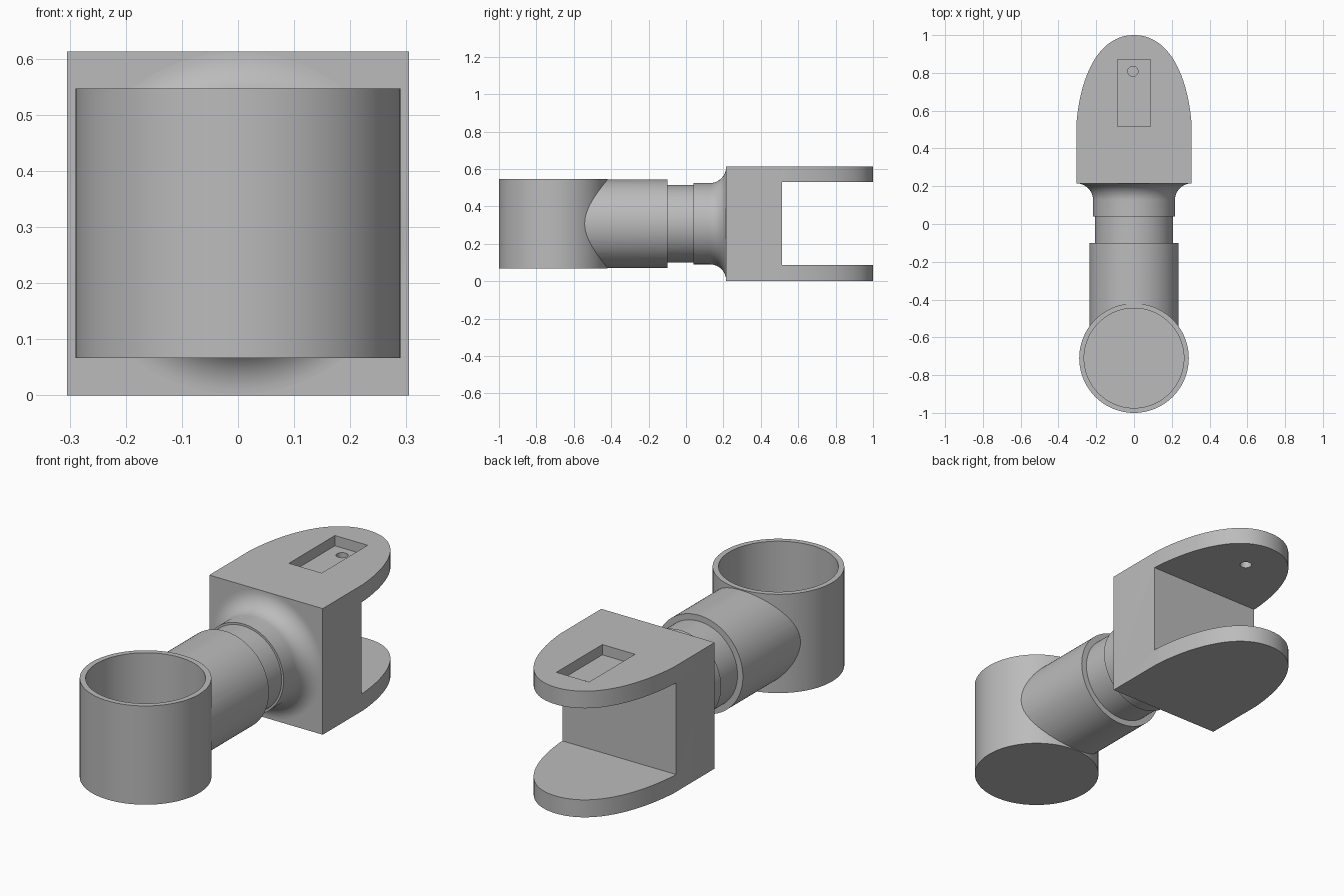
import bpy, bmesh, math
from mathutils import Vector, Matrix
from mathutils.geometry import interpolate_bezier

cube = bpy.data.objects.get("Cube")
if cube:
    bpy.data.objects.remove(cube)

grey = bpy.data.materials.new("plain grey")
grey.use_nodes = True
grey.diffuse_color = (0.5, 0.5, 0.5, 1)
grey.node_tree.nodes["Principled BSDF"].inputs["Base Color"].default_value = (0.5, 0.5, 0.5, 1)

AXIS_Z = 0.307     # height of the arm's axis
CUP_Y = -0.71


def finish(name, bm):
    bmesh.ops.recalc_face_normals(bm, faces=bm.faces)
    mesh = bpy.data.meshes.new(name)
    bm.to_mesh(mesh)
    bm.free()
    mesh.materials.append(grey)
    ob = bpy.data.objects.new(name, mesh)
    bpy.context.collection.objects.link(ob)
    return ob


def box(name, x0, x1, y0, y1, z0, z1):
    bm = bmesh.new()
    size = Matrix.Diagonal((x1 - x0, y1 - y0, z1 - z0, 1))
    mid = Matrix.Translation(((x0 + x1) / 2, (y0 + y1) / 2, (z0 + z1) / 2))
    bmesh.ops.create_cube(bm, size=1, matrix=mid @ size)
    return finish(name, bm)


def cylinder(name, r, x, y, z0, z1, sides=96):
    bm = bmesh.new()
    bmesh.ops.create_cone(bm, cap_ends=True, segments=sides, radius1=r, radius2=r,
                          depth=z1 - z0, matrix=Matrix.Translation((x, y, (z0 + z1) / 2)))
    return finish(name, bm)


def lathe(name, profile, sides=96):
    """Closed solid turned about the arm's axis from (y, radius) points."""
    bm = bmesh.new()
    rings = []
    for y, r in profile:
        angles = [2 * math.pi * i / sides for i in range(sides)]
        rings.append([bm.verts.new((r * math.cos(a), y, AXIS_Z + r * math.sin(a))) for a in angles])
    for a, b in zip(rings, rings[1:]):
        for i in range(sides):
            j = (i + 1) % sides
            bm.faces.new((a[i], a[j], b[j], b[i]))
    bm.faces.new(rings[0])
    bm.faces.new(rings[-1])
    return finish(name, bm)


def combine(ob, other, operation):
    """Apply a boolean and drop the helper."""
    mod = ob.modifiers.new("cut", 'BOOLEAN')
    mod.operation, mod.solver, mod.object = operation, 'EXACT', other
    bpy.context.view_layer.update()
    graph = bpy.context.evaluated_depsgraph_get()
    mesh = bpy.data.meshes.new_from_object(ob.evaluated_get(graph))
    ob.modifiers.clear()
    ob.data = mesh
    bpy.data.objects.remove(other)


# Open cup joined to the thick arm, then bored out from above
cup = cylinder("cup_and_arm", 0.29, 0, CUP_Y, 0.067, 0.547)
combine(cup, lathe("arm", [(CUP_Y + 0.05, 0.236), (-0.10, 0.236)]), 'UNION')
combine(cup, cylinder("bore", 0.264, 0, CUP_Y, 0.092, 0.7), 'DIFFERENCE')

# Narrow neck and flared collar
neck = lathe("neck", [(-0.12, 0.207), (0.06, 0.207)])
flare = [(0.04, 0.217)]
for i in range(17):
    a = math.pi / 2 * i / 16
    flare.append((0.127 + 0.088 * math.sin(a), 0.305 - 0.088 * math.cos(a)))
collar = lathe("flared_collar", flare)

# Fork: rounded plan outline, extruded to full height
curve = interpolate_bezier(Vector((0.305, 0.53)), Vector((0.285, 0.78)),
                           Vector((0.19, 1.0)), Vector((0, 1.0)), 28)
half = [Vector((0.305, 0.215))] + list(curve)
outline = half + [Vector((-p.x, p.y)) for p in reversed(half[:-1])]
bm = bmesh.new()
base = bm.faces.new([bm.verts.new((p.x, p.y, 0)) for p in outline])
top = bmesh.ops.extrude_face_region(bm, geom=[base])["geom"]
bmesh.ops.translate(bm, vec=(0, 0, 0.613), verts=[v for v in top if isinstance(v, bmesh.types.BMVert)])
fork = finish("fork", bm)

# Slot between the prongs, then the pocket and pin hole in the upper prong
combine(fork, box("slot", -0.5, 0.5, 0.513, 1.2, 0.085, 0.53), 'DIFFERENCE')
combine(fork, box("pocket", -0.088, 0.088, 0.517, 0.87, 0.563, 0.7), 'DIFFERENCE')
combine(fork, cylinder("pin_hole", 0.027, -0.006, 0.808, 0.45, 0.7, 32), 'DIFFERENCE')

# Smooth round surfaces, crisp edges
bpy.ops.object.select_all(action='DESELECT')
for ob in (cup, neck, collar, fork):
    ob.select_set(True)
    bpy.context.view_layer.objects.active = ob
bpy.ops.object.shade_smooth_by_angle(angle=math.radians(30))
